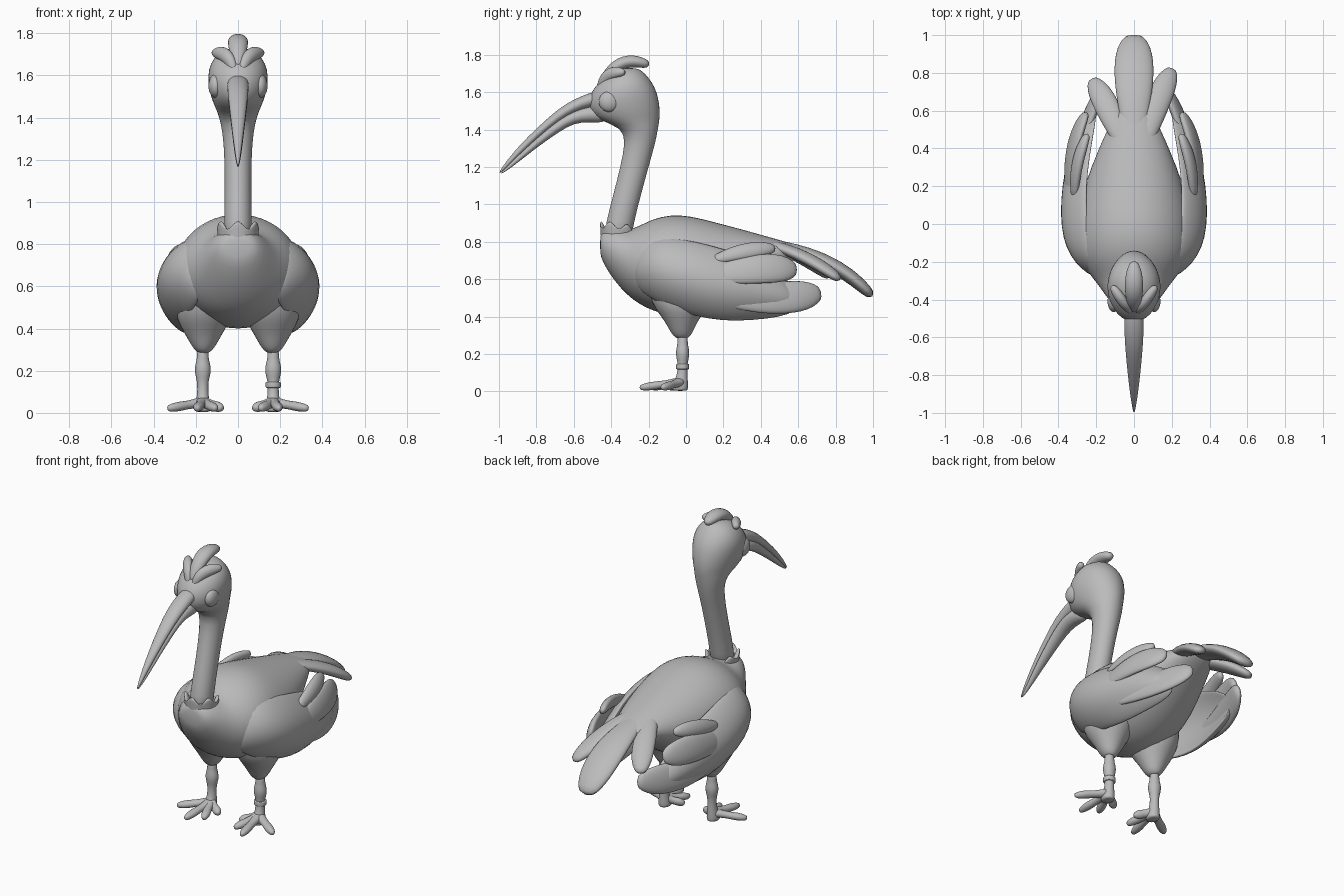
import bpy, bmesh, math
from mathutils import Vector as V

grey = bpy.data.materials.new("plain grey")
grey.diffuse_color = (0.5, 0.5, 0.5, 1)


def loft(name, rings, n=16, mirror=False, levels=1):
    """Skin rings of (centre, u axis, v axis, optional bend) into a closed smooth shape."""
    bm = bmesh.new()
    loops = []
    for r in rings:
        c, u, v = V(r[0]), V(r[1]), V(r[2])
        b = V(r[3]) if len(r) > 3 else V((0, 0, 0))
        loop = []
        for i in range(n):
            a = 2 * math.pi * i / n
            s = math.sin(a)
            loop.append(bm.verts.new(c + u * math.cos(a) + v * s + b * s * s))
        loops.append(loop)
    for p, q in zip(loops, loops[1:]):
        for i in range(n):
            j = (i + 1) % n
            bm.faces.new((p[i], p[j], q[j], q[i]))
    bm.faces.new(loops[0])
    bm.faces.new(loops[-1])
    return finish(name, bm, mirror, levels)


def finish(name, bm, mirror=False, levels=1):
    bmesh.ops.recalc_face_normals(bm, faces=bm.faces)
    for f in bm.faces:
        f.smooth = True
    me = bpy.data.meshes.new(name)
    bm.to_mesh(me)
    bm.free()
    me.materials.append(grey)
    ob = bpy.data.objects.new(name, me)
    bpy.context.collection.objects.link(ob)
    if mirror:
        m = ob.modifiers.new("mirror", 'MIRROR')
        m.use_mirror_merge = False
    if levels:
        s = ob.modifiers.new("smooth", 'SUBSURF')
        s.levels = s.render_levels = levels
    return ob


def along_y(name, rows, **kw):
    """Rows of y, top z, bottom z, half width."""
    loft(name, [((0, y, (t + b) / 2), (w, 0, 0), (0, 0, (t - b) / 2)) for y, t, b, w in rows], **kw)


def upright(name, rows, x=0, **kw):
    """Rows of z, front y, back y, half width, optional x shift."""
    loft(name, [((x + sum(s), (f + b) / 2, z), (w, 0, 0), (0, (b - f) / 2, 0))
                for z, f, b, w, *s in rows], **kw)


def feather(name, p0, p1, p2, width, thick, side, mirror=False,
            shape=(0.5, 0.7, 0.87, 0.97, 1, 0.97, 0.82, 0.4)):
    """Flattened plume following a curve through three control points."""
    p0, p1, p2, side = V(p0), V(p1), V(p2), V(side)
    rings = []
    for i, k in enumerate(shape):
        t = i / (len(shape) - 1)
        c = p0 * (1 - t) ** 2 + p1 * 2 * t * (1 - t) + p2 * t * t
        d = ((p1 - p0) * (1 - t) + (p2 - p1) * t).normalized()
        w = (side - d * side.dot(d)).normalized()
        rings.append((c, w * width * k, d.cross(w) * thick * (0.3 + 0.7 * k)))
    loft(name, rings, n=12, mirror=mirror)


# body
along_y("body", [
    (-.46, .83, .74, .06), (-.447, .865, .69, .10), (-.38, .885, .585, .15),
    (-.31, .865, .51, .20), (-.25, .885, .465, .25), (-.18, .925, .43, .29),
    (-.08, .948, .40, .305), (.02, .942, .392, .30), (.15, .908, .43, .28),
    (.3, .868, .52, .23), (.45, .825, .63, .165), (.57, .79, .70, .11),
    (.62, .77, .73, .06)], n=24)

# neck and head in one piece
upright("neck_and_head", [
    (.80, -.44, -.29, .066), (.90, -.43, -.28, .066), (1.05, -.39, -.24, .064),
    (1.2, -.352, -.20, .064), (1.33, -.325, -.162, .073), (1.41, -.34, -.148, .092),
    (1.45, -.47, -.14, .110), (1.50, -.52, -.136, .131), (1.57, -.525, -.145, .144),
    (1.63, -.49, -.165, .142), (1.68, -.44, -.20, .119), (1.717, -.39, -.235, .077),
    (1.73, -.34, -.27, .03)], n=20)

# beak halves, parted by a narrow gap
along_y("upper_beak", [
    (-.42, 1.62, 1.525, .05), (-.515, 1.60, 1.522, .053), (-.6, 1.563, 1.488, .052),
    (-.68, 1.516, 1.444, .046), (-.8, 1.408, 1.346, .034), (-.89, 1.317, 1.264, .023),
    (-.96, 1.234, 1.196, .012), (-1.0, 1.172, 1.162, .003)], n=12)
along_y("lower_beak", [
    (-.42, 1.528, 1.43, .045), (-.515, 1.53, 1.44, .05), (-.6, 1.506, 1.434, .047),
    (-.68, 1.463, 1.386, .041), (-.8, 1.359, 1.302, .030), (-.89, 1.272, 1.230, .020),
    (-.96, 1.202, 1.178, .010), (-.99, 1.170, 1.162, .003)], n=12)

# eyes
bm = bmesh.new()
bmesh.ops.create_uvsphere(bm, u_segments=24, v_segments=14, radius=1)
bmesh.ops.scale(bm, vec=(.034, .056, .056), verts=bm.verts)
bmesh.ops.translate(bm, vec=(.106, -.41, 1.55), verts=bm.verts)
finish("eyes", bm, True, 0)

# head crest
feather("crest_middle", (0, -.455, 1.63), (0, -.37, 1.82), (0, -.195, 1.745), .05, .035, (1, 0, 0))
feather("crest_sides", (.015, -.46, 1.61), (.045, -.44, 1.725), (.118, -.325, 1.705),
        .035, .028, (.6, .5, -.5), True)

# ragged collar round the neck base
bm = bmesh.new()
n = 36
rows = [(.74, .09, .085), (.82, .095, .096), (.87, .098, .098), (.895, .105, .102),
        (.89, .08, .085), (.84, .06, .06)]
loops = []
for k, (z, rx, ry) in enumerate(rows):
    loop = []
    for i in range(n):
        a = 2 * math.pi * i / n
        jag = (.022, .01, -.012, -.026, -.012, .01)[(i + 3) % 6] if k in (3, 4) else 0
        drop = .03 * max(0, math.sin(a)) if k > 1 else 0
        loop.append(bm.verts.new((rx * math.cos(a), -.36 + ry * math.sin(a), z + jag - drop)))
    loops.append(loop)
for p, q in zip(loops, loops[1:]):
    for i in range(n):
        j = (i + 1) % n
        bm.faces.new((p[i], p[j], q[j], q[i]))
finish("collar", bm)

# wings: curved shells hugging the body, with three feathers each
rings = []
for y, x, t, b, th, bend in [
        (-.28, .22, .72, .58, .025, .02), (-.235, .285, .785, .53, .045, .05),
        (-.17, .34, .82, .485, .05, .07), (-.08, .379, .825, .44, .05, .09),
        (.05, .394, .805, .40, .048, .09), (.2, .384, .765, .373, .043, .085),
        (.35, .357, .715, .378, .038, .08), (.5, .307, .63, .395, .034, .06),
        (.6, .255, .55, .43, .025, .03)]:
    rings.append(((x - th, y, (t + b) / 2), (th, 0, 0), (0, 0, (t - b) / 2), (-bend, 0, 0)))
loft("wings", rings, n=20, mirror=True)
feather("wing_feathers_top", (.315, .14, .70), (.32, .32, .765), (.245, .48, .765),
        .047, .028, (-.45, 0, 1), True)
feather("wing_feathers_middle", (.34, .10, .61), (.355, .42, .68), (.25, .595, .65),
        .085, .03, (-.3, 0, 1), True)
feather("wing_feathers_low", (.32, .2, .50), (.285, .52, .485), (.165, .725, .53),
        .092, .032, (-.25, 0, 1), True)

# tail feathers
feather("tail_middle", (0, .38, .80), (0, .78, .75), (0, 1.0, .505), .108, .04, (1, 0, 0),
        shape=(.55, .6, .75, .92, 1, 1, .87, .5))
feather("tail_right", (.05, .40, .80), (.12, .66, .735), (.205, .825, .595), .068, .034, (1, -.4, 0))
feather("tail_left", (-.05, .40, .80), (-.13, .62, .74), (-.225, .77, .61), .068, .034, (1, .4, 0))

# thighs, widening up into the body
upright("thighs", [
    (.66, -.2, .17, .12, -.02), (.56, -.21, .16, .135), (.47, -.185, .13, .137),
    (.42, -.15, .095, .118), (.37, -.112, .062, .088), (.325, -.088, .04, .062),
    (.296, -.068, .025, .042), (.282, -.045, .005, .02)], x=.163, mirror=True)

# shanks with a knobbly joint
upright("legs", [
    (.31, -.048, .012, .03), (.26, -.045, .009, .027), (.23, -.053, .017, .037),
    (.2, -.056, .02, .041), (.17, -.05, .014, .034), (.14, -.044, .008, .026),
    (.08, -.05, .010, .028), (.04, -.075, .012, .037), (.012, -.08, .012, .038),
    (.003, -.07, .008, .03)], x=.167, n=12, mirror=True)

# leg ring, on one leg only
upright("leg_ring", [
    (.118, -.045, .009, .027), (.119, -.053, .017, .036), (.123, -.054, .018, .037),
    (.143, -.054, .018, .037), (.147, -.053, .017, .036), (.148, -.045, .009, .027)], x=.167)

# toes
for i, (x, y) in enumerate([(.07, -.09), (.105, -.19), (.195, -.25), (.335, -.13)]):
    feather("toes_%d" % (i + 1), (.167, -.03, .05), ((.167 + x) / 2, (y - .02) / 2, .036),
            (x, y, .02), .027, .023, (.7, .3, 0), True,
            shape=(1.3, 1.15, .95, .87, .95, 1, .85, .4))
